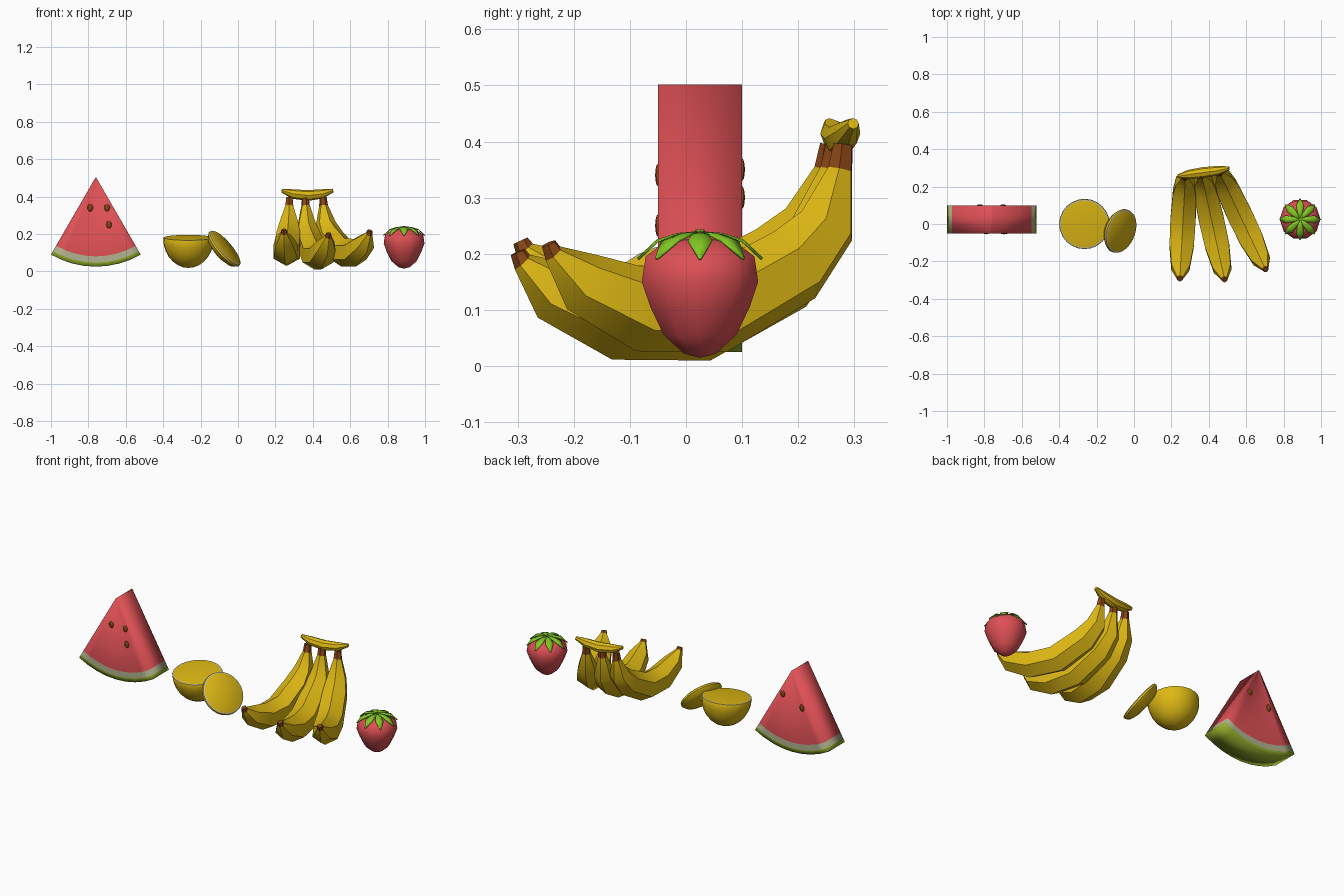
import bpy, bmesh, math
from mathutils import Vector

if "Cube" in bpy.data.objects:
    bpy.data.objects.remove(bpy.data.objects["Cube"])


def mat(name, r, g, b):
    m = bpy.data.materials.new(name)
    m.diffuse_color = (r, g, b, 1)
    m.use_nodes = True
    m.node_tree.nodes["Principled BSDF"].inputs["Base Color"].default_value = m.diffuse_color
    return m


RED = mat("fruit_red", .73, .08, .09)
YELLOW = mat("fruit_yellow", .73, .48, .007)
LEAF = mat("leaf_green", .22, .57, .017)
RIND = mat("rind_green", .29, .42, .025)
PALE = mat("pale_rind", .45, .45, .28)
BROWN = mat("stem_brown", .24, .06, .007)
PITH = mat("pith_grey", .55, .55, .48)


def finish(name, bm, mats, angle=None):
    """Turn a bmesh into an object; angle in degrees limits smoothing."""
    bmesh.ops.remove_doubles(bm, verts=bm.verts, dist=1e-5)
    bmesh.ops.recalc_face_normals(bm, faces=bm.faces)
    me = bpy.data.meshes.new(name)
    bm.to_mesh(me)
    bm.free()
    for m in mats:
        me.materials.append(m)
    ob = bpy.data.objects.new(name, me)
    bpy.context.collection.objects.link(ob)
    bpy.ops.object.select_all(action='DESELECT')
    ob.select_set(True)
    bpy.context.view_layer.objects.active = ob
    if angle is None:
        bpy.ops.object.shade_smooth()
    else:
        bpy.ops.object.shade_smooth_by_angle(angle=math.radians(angle))
    return ob


def skin(bm, rings, mat_ids):
    """Bridge rings of points and cap both ends; one material id per segment."""
    vs = [[bm.verts.new(p) for p in ring] for ring in rings]
    n = len(vs[0])
    for k in range(len(vs) - 1):
        for i in range(n):
            j = (i + 1) % n
            bm.faces.new((vs[k][i], vs[k][j], vs[k + 1][j], vs[k + 1][i])).material_index = mat_ids[k]
    bm.faces.new(vs[0]).material_index = mat_ids[0]
    bm.faces.new(vs[-1]).material_index = mat_ids[-1]


def lathe(name, profile, sides, centre, normal, mats, mat_ids, angle=None):
    q = Vector((0, 0, 1)).rotation_difference(Vector(normal).normalized())
    rings = []
    for r, z in profile:
        rings.append([Vector(centre) + q @ Vector((r * math.cos(a), r * math.sin(a), z))
                      for a in (math.tau * i / sides for i in range(sides))])
    bm = bmesh.new()
    skin(bm, rings, mat_ids)
    return finish(name, bm, mats, angle)


def tube(name, pts, radii, side, sides, mats, mat_ids, angle):
    side = Vector(side).normalized()
    pts = [Vector(p) for p in pts]
    rings = []
    for k, p in enumerate(pts):
        t = (pts[min(k + 1, len(pts) - 1)] - pts[max(k - 1, 0)]).normalized()
        up = t.cross(side).normalized()
        rings.append([p + radii[k] * (up * math.cos(a) + side * math.sin(a))
                      for a in (math.tau * i / sides for i in range(sides))])
    bm = bmesh.new()
    skin(bm, rings, mat_ids)
    return finish(name, bm, mats, angle)


# Watermelon wedge: a 60 degree sector with flesh, pale band and green skin
AX, AZ, Y0, Y1, STEPS = -.76, .505, -.05, .10, 8
bm = bmesh.new()


def wm(r, i, y):
    a = math.radians(-30 + 60 * i / STEPS)
    return bm.verts.new((AX + r * math.sin(a), y, AZ - r * math.cos(a)))


def wm_face(verts, m):
    bm.faces.new(verts).material_index = m


bands = [.004, .425, .458, .48]
for b in range(3):
    r0, r1 = bands[b], bands[b + 1]
    for i in range(STEPS):
        for y in (Y0, Y1):
            wm_face([wm(r0, i, y), wm(r0, i + 1, y), wm(r1, i + 1, y), wm(r1, i, y)], b)
    for i in (0, STEPS):
        wm_face([wm(r0, i, Y0), wm(r1, i, Y0), wm(r1, i, Y1), wm(r0, i, Y1)], b)
for i in range(STEPS):
    for r, m in ((bands[0], 0), (bands[3], 2)):
        wm_face([wm(r, i, Y0), wm(r, i + 1, Y0), wm(r, i + 1, Y1), wm(r, i, Y1)], m)
finish("watermelon_slice", bm, [RED, PALE, RIND])

# Watermelon seeds on both cut faces
for k, (x, y, z) in enumerate([(-.79, Y0, .34), (-.70, Y0, .34), (-.69, Y0, .25),
                               (-.70, Y1, .35), (-.825, Y1, .30)]):
    bm = bmesh.new()
    bmesh.ops.create_uvsphere(bm, u_segments=8, v_segments=6, radius=1)
    for v in bm.verts:
        v.co = (x + v.co.x * .015, y + v.co.y * .005, z + v.co.z * .02)
    finish(f"watermelon_seed_{k + 1}", bm, [BROWN])

# Lemon half, cut face tipped slightly to the front
bowl = [(.135 * math.sin(a), -.158 * math.cos(a))
        for a in (math.radians(90 * k / 7) for k in range(8))]
bowl[0] = (.002, -.158)
lathe("lemon_half", bowl + [(.133, .004), (.127, .005), (.002, .005)], 24,
      (-.265, 0, .176), (0, -.11, 1), [YELLOW, PITH], [0] * 8 + [1, 0], 40)

# Lemon slice leaning on the half
lathe("lemon_slice", [(.002, -.03), (.07, -.027), (.105, -.014), (.121, .006),
                      (.119, .016), (.113, .02), (.002, .021)], 24,
      (-.08, -.035, .115), (.73, -.27, .63), [YELLOW, PITH], [0, 0, 0, 0, 1, 0], 40)

# Bananas: distance along, height, radius
shape = [(0, .395, .019), (.01, .35, .024), (.055, .235, .056), (.165, .165, .072),
         (.43, .085, .078), (.68, .085, .075), (.89, .135, .056), (.985, .185, .019),
         (1.0, .203, .014)]
bananas = [((.275, .258), (.245, -.295), .02), ((.36, .268), (.485, -.30), 0),
           ((.455, .28), (.705, -.245), .015)]
for k, (stem, tip, lift) in enumerate(bananas):
    s, t = Vector(stem), Vector(tip)
    pts = []
    for d, z, r in shape:
        p = s.lerp(t, d)
        pts.append((p.x, p.y, z + (lift if z < .3 else 0)))
    run = t - s
    tube(f"banana_{k + 1}", pts, [r for _, _, r in shape], (-run.y, run.x, 0), 6,
         [YELLOW, BROWN], [1] + [0] * 6 + [1], 35)

# Crown joining the banana stems
tube("banana_crown", [(.235, .255, .432), (.29, .264, .414), (.37, .275, .405),
                      (.45, .286, .414), (.508, .298, .432)],
     [.01, .025, .029, .025, .01], (-.18, 1, 0), 8, [YELLOW], [0] * 4, 40)

# Strawberry body
SX, SY = .888, .025
lathe("strawberry", [(.002, .015), (.03, .022), (.068, .055), (.093, .105), (.109, .15),
                     (.102, .195), (.065, .222), (.002, .228)], 10,
      (SX, SY, 0), (0, 0, 1), [RED], [0] * 7)

# Strawberry leaves: pointed blades draped over the shoulder
bm = bmesh.new()
for k in range(8):
    a = math.tau * k / 8
    out, across = Vector((math.cos(a), math.sin(a), 0)), Vector((-math.sin(a), math.cos(a), 0))
    rows = []
    for r, z, w in [(.006, .236, .005), (.04, .233, .015), (.076, .222, .021), (.11, .19, .002)]:
        c = Vector((SX, SY, z)) + out * r
        rows.append([bm.verts.new(c - across * w), bm.verts.new(c + Vector((0, 0, .002))),
                     bm.verts.new(c + across * w)])
    for p, q in zip(rows, rows[1:]):
        for i in range(2):
            bm.faces.new((p[i], q[i], q[i + 1], p[i + 1]))
leaves = finish("strawberry_leaves", bm, [LEAF], 40)
solid = leaves.modifiers.new("thickness", 'SOLIDIFY')
solid.thickness = .004
solid.offset = 0

# Strawberry stem
lathe("strawberry_stem", [(.01, .226), (.008, .243)], 8, (SX, SY, 0), (0, 0, 1), [LEAF], [0], 40)
